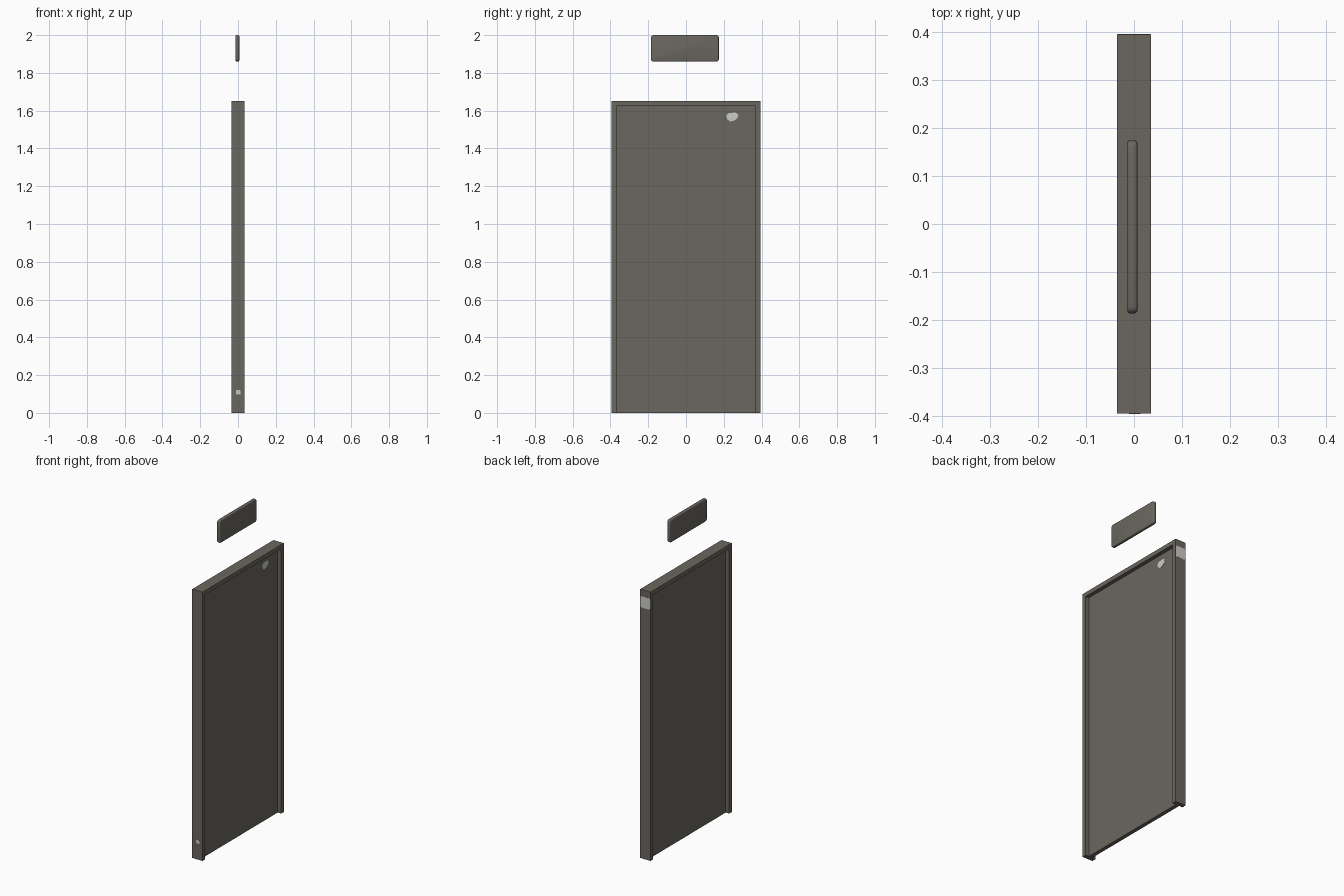
import bpy, bmesh, math
from mathutils import Matrix

if "Cube" in bpy.data.objects:
    bpy.data.objects.remove(bpy.data.objects["Cube"])


def material(name, rgb):
    m = bpy.data.materials.new(name)
    m.diffuse_color = (*rgb, 1)
    m.use_nodes = True
    m.node_tree.nodes["Principled BSDF"].inputs["Base Color"].default_value = m.diffuse_color
    return m


GREY = material("warm_grey", (0.145, 0.135, 0.115))
PALE = material("pale_patch", (0.60, 0.60, 0.57))


def finish(name, bm, mat):
    bmesh.ops.recalc_face_normals(bm, faces=bm.faces)
    me = bpy.data.meshes.new(name)
    bm.to_mesh(me)
    bm.free()
    me.materials.append(mat)
    ob = bpy.data.objects.new(name, me)
    bpy.context.collection.objects.link(ob)
    return ob


def prism(name, pts, x0, x1, mat):
    """Extrude a (y, z) outline from x0 to x1."""
    bm = bmesh.new()
    f = bm.faces.new([bm.verts.new((x0, y, z)) for y, z in pts])
    r = bmesh.ops.extrude_face_region(bm, geom=[f])
    for v in r["geom"]:
        if isinstance(v, bmesh.types.BMVert):
            v.co.x = x1
    return finish(name, bm, mat)


# Door frame: upside-down U, open at the floor
W, H, T, IN = 0.394, 1.65, 0.035, 0.026
prism("door_frame", [(-W, 0), (-W, H), (W, H), (W, 0),
                     (W - IN, 0), (W - IN, H - IN),
                     (-W + IN, H - IN), (-W + IN, 0)], -T, T, GREY)

# Recessed door leaf
P = W - IN
prism("door_panel", [(-P, 0), (-P, H - IN), (P, H - IN), (P, 0)], -0.012, 0.012, GREY)

# Sign plate floating above, rounded corners and softened rim
bm = bmesh.new()
bmesh.ops.create_cube(bm, size=1, matrix=Matrix.Translation((-0.0035, -0.006, 1.93))
                      @ Matrix.Diagonal((0.021, 0.36, 0.14, 1)))
corner = [e for e in bm.edges if abs(e.verts[0].co.x - e.verts[1].co.x) > 0.01]
bmesh.ops.bevel(bm, geom=corner, offset=0.014, segments=4, profile=0.5, affect='EDGES')
rim = [e for e in bm.edges if abs(e.verts[0].co.x - e.verts[1].co.x) < 1e-5]
bmesh.ops.bevel(bm, geom=rim, offset=0.006, segments=3, profile=0.5, affect='EDGES')
sign = finish("sign_plate", bm, GREY)
bpy.context.view_layer.objects.active = sign
sign.select_set(True)
bpy.ops.object.shade_smooth_by_angle(angle=math.radians(35))

# Pale worn patch on the door leaf
patch = [(0.214, 1.575), (0.225, 1.587), (0.262, 1.59), (0.278, 1.578),
         (0.272, 1.560), (0.255, 1.547), (0.235, 1.543), (0.217, 1.555)]
prism("panel_patch", patch, 0.012, 0.0135, PALE)


def plate(name, x0, x1, y0, y1, z0, z1):
    bm = bmesh.new()
    bmesh.ops.create_cube(bm, size=1, matrix=Matrix.Translation(
        ((x0 + x1) / 2, (y0 + y1) / 2, (z0 + z1) / 2))
        @ Matrix.Diagonal((x1 - x0, y1 - y0, z1 - z0, 1)))
    c = [e for e in bm.edges if abs(e.verts[0].co.y - e.verts[1].co.y) > 0.0005]
    bmesh.ops.bevel(bm, geom=c, offset=min(x1 - x0, z1 - z0) * 0.15, segments=2,
                    profile=0.5, affect='EDGES')
    finish(name, bm, PALE)


# Pale patches on the narrow frame sides
plate("back_edge_patch", -0.034, 0.034, W, W + 0.001, 1.54, 1.61)
plate("front_edge_patch", -0.01, 0.014, -W - 0.001, -W, 0.098, 0.12)
